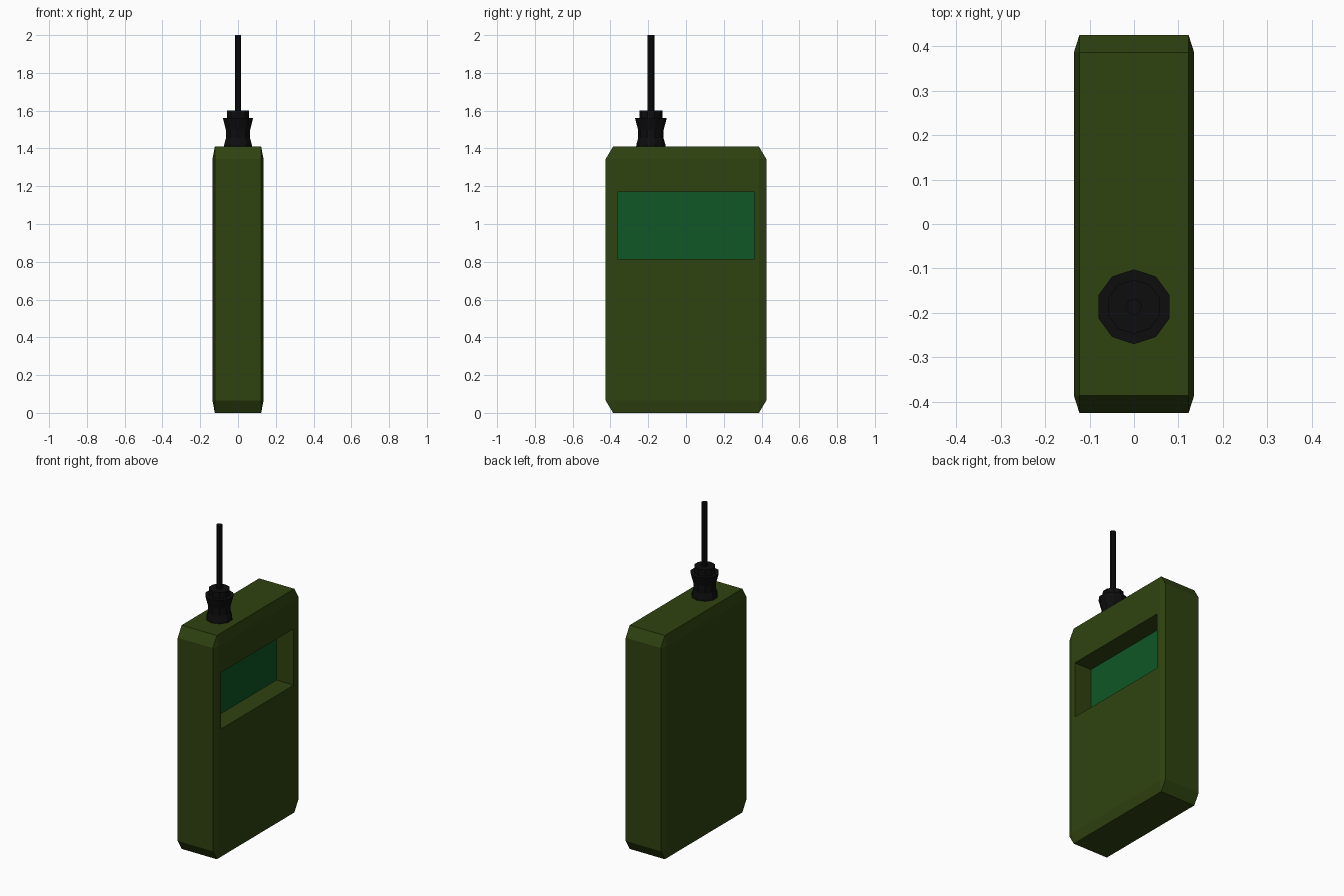
import bpy
import bmesh
import math
from mathutils import Vector

cube = bpy.data.objects.get("Cube")
if cube:
    bpy.data.objects.remove(cube, do_unlink=True)


def make_material(name, rgb):
    mat = bpy.data.materials.new(name)
    mat.use_nodes = True
    colour = (*rgb, 1.0)
    mat.diffuse_color = colour
    mat.node_tree.nodes["Principled BSDF"].inputs["Base Color"].default_value = colour
    return mat


def add_object(name, bm, *materials):
    bmesh.ops.recalc_face_normals(bm, faces=bm.faces)
    mesh = bpy.data.meshes.new(name)
    bm.to_mesh(mesh)
    bm.free()
    for mat in materials:
        mesh.materials.append(mat)
    obj = bpy.data.objects.new(name, mesh)
    bpy.context.collection.objects.link(obj)
    return obj


def lathe(name, profile, sides, centre_y, mat):
    """Turn a (radius, height) profile into a closed faceted solid."""
    bm = bmesh.new()
    rings = []
    for radius, z in profile:
        angles = [math.pi / 2 + math.tau * i / sides for i in range(sides)]
        rings.append([bm.verts.new((radius * math.cos(a),
                                    centre_y + radius * math.sin(a), z)) for a in angles])
    for low, high in zip(rings, rings[1:]):
        for i in range(sides):
            j = (i + 1) % sides
            bm.faces.new((low[i], low[j], high[j], high[i]))
    bm.faces.new(rings[0][::-1])
    bm.faces.new(rings[-1])
    return add_object(name, bm, mat)


olive = make_material("olive green casing", (0.028, 0.055, 0.005))
screen_green = make_material("screen green", (0.0045, 0.095, 0.019))
black = make_material("black rubber", (0.004, 0.004, 0.004))

# Casing: bevelled unit cube stretched to a slab
WIDTH, DEPTH, HEIGHT = 0.27, 0.85, 1.41
bm = bmesh.new()
bmesh.ops.create_cube(bm, size=1)
bmesh.ops.bevel(bm, geom=bm.edges[:], offset=0.046, segments=1, affect='EDGES')
bmesh.ops.scale(bm, vec=(WIDTH, DEPTH, HEIGHT), verts=bm.verts)
bmesh.ops.translate(bm, vec=(0, 0, HEIGHT / 2), verts=bm.verts)

# Screen recess: inset the +x side, square it to the window and push it in
side = max(bm.faces, key=lambda f: f.calc_center_median().x)
bmesh.ops.inset_individual(bm, faces=[side], thickness=0.02)
for v in side.verts:
    v.co.y = 0.362 if v.co.y > 0 else -0.362
    v.co.z = 1.17 if v.co.z > HEIGHT / 2 else 0.815
floor = bmesh.ops.extrude_discrete_faces(bm, faces=[side])["faces"][0]
bmesh.ops.translate(bm, vec=Vector((-0.12, 0, 0)), verts=floor.verts)
floor.material_index = 1
add_object("casing", bm, olive, screen_green)

# Aerial: waisted grip with a stepped cap, and a thin rod
AERIAL_Y = -0.186
lathe("aerial_grip",
      [(0.078, 1.40), (0.077, 1.42), (0.067, 1.455), (0.068, 1.50), (0.084, 1.56),
       (0.061, 1.56), (0.061, 1.60)], 10, AERIAL_Y, black)
lathe("aerial_rod", [(0.018, 1.59), (0.018, 2.0)], 10, AERIAL_Y, black)
